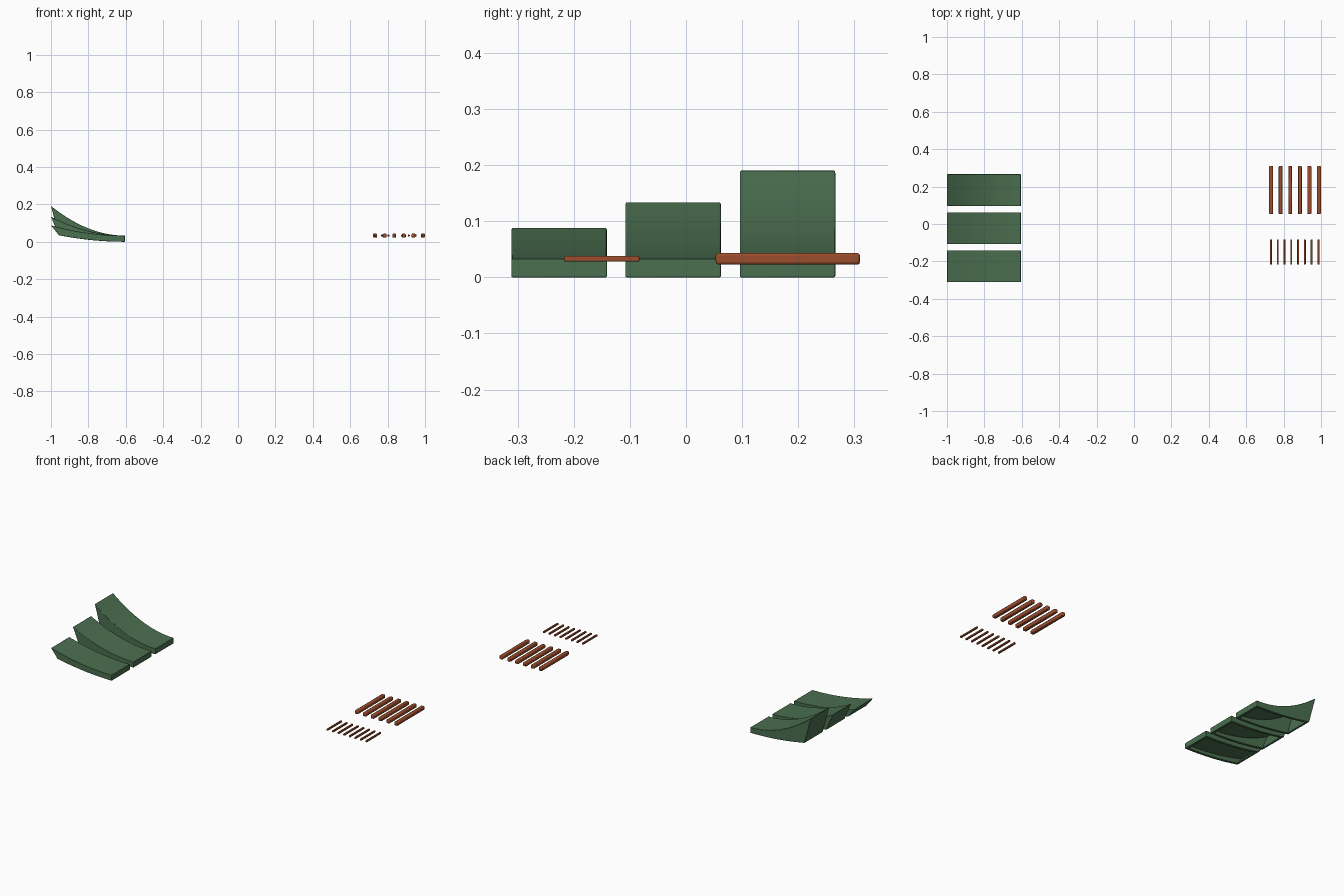
import bpy, bmesh

if "Cube" in bpy.data.objects:
    bpy.data.objects.remove(bpy.data.objects["Cube"])

N = 20          # segments along each curved ramp
X_LOW = -0.605  # thin end of the ramps
WALL = 0.015


def material(name, rgb):
    m = bpy.data.materials.new(name)
    m.diffuse_color = (*rgb, 1)
    m.use_nodes = True
    m.node_tree.nodes["Principled BSDF"].inputs["Base Color"].default_value = m.diffuse_color
    return m


GREEN = material("green_plastic", (0.07, 0.16, 0.08))
RUST = material("rust_red", (0.33, 0.075, 0.025))


def finish(name, bm, mat, bevel, segments):
    bmesh.ops.recalc_face_normals(bm, faces=bm.faces)
    me = bpy.data.meshes.new(name)
    bm.to_mesh(me)
    bm.free()
    ob = bpy.data.objects.new(name, me)
    bpy.context.collection.objects.link(ob)
    me.materials.append(mat)
    mod = ob.modifiers.new("edge_bevel", 'BEVEL')
    mod.width = bevel
    mod.segments = segments
    mod.limit_method = 'ANGLE'
    bpy.ops.object.select_all(action='DESELECT')
    ob.select_set(True)
    bpy.context.view_layer.objects.active = ob
    bpy.ops.object.shade_smooth_by_angle(angle=0.5)
    return ob


def ramp(name, y0, y1, height):
    bm = bmesh.new()

    def section(s, a, b, drop):
        # ring order: bottom a, top a, top b, bottom b
        bx, bz = X_LOW - 0.353 * s, 0.035 * s * s
        tx, tz = X_LOW - 0.395 * s, 0.033 + (height - 0.033) * s * s - drop
        if drop:
            tx = bx + (tx - bx) * 0.8
        return [bm.verts.new(p) for p in
                ((bx, a, bz), (tx, a, tz), (tx, b, tz), (bx, b, bz))]

    # outer skin and hollow underside, both swept along the curve
    outer = [section(i / N, y0, y1, 0) for i in range(N + 1)]
    inner = [section(0.04 + 0.92 * i / N, y0 + WALL, y1 - WALL, WALL * 0.9)
             for i in range(N + 1)]
    for rings in (outer, inner):
        for p, q in zip(rings, rings[1:]):
            for k in range(3):
                bm.faces.new((p[k], p[k + 1], q[k + 1], q[k]))
        bm.faces.new(rings[0])
        bm.faces.new(rings[-1])
    # bottom rim joining the two skins
    for i in range(N):
        for k in (0, 3):
            bm.faces.new((outer[i][k], outer[i + 1][k],
                          inner[i + 1][k], inner[i][k]))
    for i in (0, N):
        bm.faces.new((outer[i][0], outer[i][3], inner[i][3], inner[i][0]))
    return finish(name, bm, GREEN, 0.002, 2)


def rod_row(name, count, x0, x1, y0, y1, width):
    for i in range(count):
        bm = bmesh.new()
        bmesh.ops.create_cube(bm, size=1)
        bmesh.ops.scale(bm, vec=(width, y1 - y0, width), verts=bm.verts)
        x = x0 + (x1 - x0) * i / (count - 1)
        bmesh.ops.translate(bm, vec=(x, (y0 + y1) / 2, 0.033), verts=bm.verts)
        finish(f"{name}_{i + 1}", bm, RUST, width * 0.22, 2)


# three curved ramps of rising height
ramp("low_ramp", -0.311, -0.141, 0.088)
ramp("middle_ramp", -0.108, 0.062, 0.134)
ramp("high_ramp", 0.096, 0.266, 0.191)

# two rows of parallel bars
rod_row("large_bar", 6, 0.733, 0.989, 0.053, 0.310, 0.021)
rod_row("small_bar", 8, 0.732, 0.986, -0.217, -0.083, 0.010)
